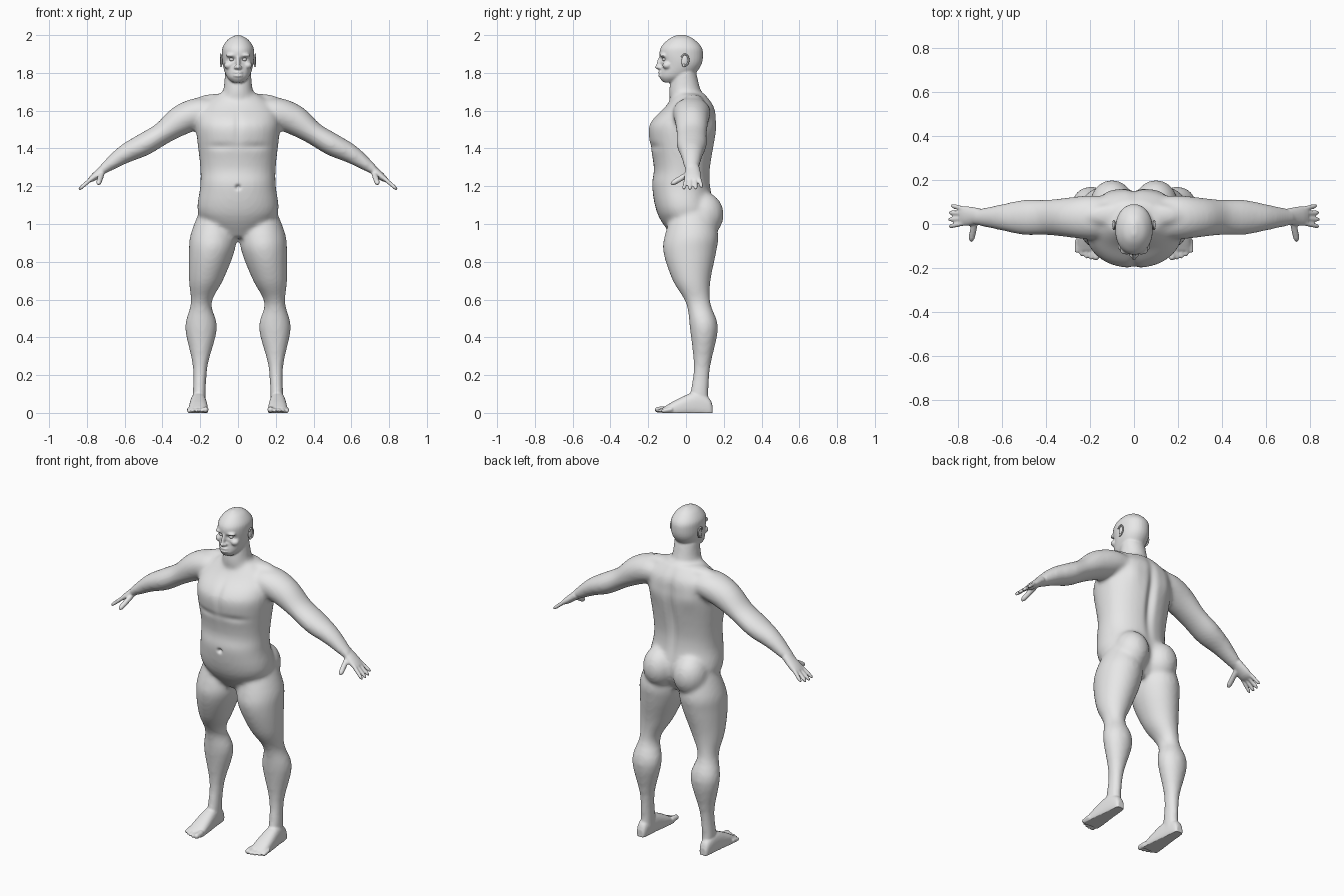
import bpy, bmesh, math
from mathutils import Vector, Matrix

default_cube = bpy.data.objects.get("Cube")
if default_cube:
    bpy.data.objects.remove(default_cube, do_unlink=True)

skin = bpy.data.materials.new("grey_skin")
skin.use_nodes = True
grey = (.8, .8, .8, 1)
skin.diffuse_color = grey
skin.node_tree.nodes["Principled BSDF"].inputs["Base Color"].default_value = grey

BOTH, MIDDLE = (1, -1), (1,)


def spline(rows, steps=4):
    """Catmull-Rom interpolation through rows of numbers."""
    rows = [Vector(row) for row in rows]
    last = len(rows) - 1
    result = []
    for i in range(last):
        before, start, end, after = (rows[min(max(i + k, 0), last)] for k in range(-1, 3))
        leave, arrive = (end - before) / 2, (after - start) / 2
        for k in range(steps):
            t = k / steps
            blend = t * t * (3 - 2 * t)
            result.append(start.lerp(end, blend) + leave * t * (1 - t) ** 2 - arrive * t * t * (1 - t))
    return result + [rows[last]]


def loft(mesh, rows, axis=None, sides=BOTH, power=2, segments=32):
    """Skin rounded rings (x, y, z, radius, sideways radius) along a path."""
    rows = spline(rows)
    centres = [row.to_3d() if len(row) == 3 else Vector(row[:3]) for row in rows]
    for side in sides:
        rings = []
        for i, row in enumerate(rows):
            ahead = centres[min(i + 1, len(centres) - 1)]
            along = Vector(axis) if axis else (ahead - centres[max(i - 1, 0)]).normalized()
            guide = Vector((1, 0, 0)) if abs(along.y) > .7 else Vector((0, 1, 0))
            across = (guide - along * guide.dot(along)).normalized()
            up = along.cross(across)
            ring = []
            for k in range(segments):
                angle = math.tau * k / segments
                u, v = (math.copysign(abs(f) ** (2 / power), f) for f in (math.cos(angle), math.sin(angle)))
                point = centres[i] + up * (u * row[3]) + across * (v * row[4])
                ring.append(mesh.verts.new((point.x * side, point.y, point.z)))
            rings.append(ring)
        faces = [mesh.faces.new((low[k - 1], low[k], high[k], high[k - 1]))
                 for low, high in zip(rings, rings[1:]) for k in range(segments)]
        faces += [mesh.faces.new(rings[0]), mesh.faces.new(rings[-1])]
        bmesh.ops.recalc_face_normals(mesh, faces=faces)


def column(mesh, rows, sides=BOTH, power=2):
    """Upright loft from rows of (z, front, back, inner, outer)."""
    loft(mesh, [((inner + outer) / 2, (front + back) / 2, z, (outer - inner) / 2, (back - front) / 2)
                for z, front, back, inner, outer in rows], axis=(0, 0, 1), sides=sides, power=power)


def trunk(mesh, rows, power=2):
    """Centred column from rows of (z, front, back, half width)."""
    column(mesh, [(z, front, back, -half, half) for z, front, back, half in rows], MIDDLE, power)


def blob(mesh, at, size, sides=BOTH, tilt=0):
    """Ellipsoid, optionally tilted back about the x axis."""
    x, y, z = at
    for side in sides:
        place = (Matrix.Translation((x * side, y, z)) @ Matrix.Rotation(math.radians(tilt), 4, 'X')
                 @ Matrix.Diagonal((*size, 1)))
        bmesh.ops.create_uvsphere(mesh, u_segments=24, v_segments=16, radius=1, matrix=place)


def digit(mesh, base, tip, radius):
    """Finger or toe with a rounded end."""
    base, tip = Vector(base), Vector(tip)
    taper = ((0, 1), (.5, 1), (.85, .9), (1, .3))
    loft(mesh, [(*base.lerp(tip, t), radius * k, radius * k) for t, k in taper], segments=16)


def make(name, mesh):
    data = bpy.data.meshes.new(name)
    mesh.to_mesh(data)
    mesh.free()
    data.materials.append(skin)
    data.shade_smooth()
    obj = bpy.data.objects.new(name, data)
    bpy.context.collection.objects.link(obj)
    return obj


def fuse(mesh, voxel, rounds):
    """Weld overlapping volumes into one soft skin."""
    obj = make("fusing", mesh)
    weld = obj.modifiers.new("weld", 'REMESH')
    weld.mode, weld.voxel_size = 'VOXEL', voxel
    soften = obj.modifiers.new("soften", 'SMOOTH')
    soften.factor, soften.iterations = .5, rounds
    evaluated = obj.evaluated_get(bpy.context.evaluated_depsgraph_get())
    welded = bmesh.new()
    welded.from_mesh(evaluated.to_mesh())
    evaluated.to_mesh_clear()
    bpy.data.objects.remove(obj, do_unlink=True)
    return welded


def dent(mesh, at, size, push, sides=BOTH):
    """Push the surface softly along y around a point."""
    x, y, z = at
    for side in sides:
        centre = Vector((x * side, y, z))
        for vert in mesh.verts:
            if abs(vert.co.z - z) < 3 * size[2]:
                distance = sum((gap / reach) ** 2 for gap, reach in zip(vert.co - centre, size))
                vert.co.y += push * math.exp(-distance)


body = bmesh.new()

# Torso and neck
trunk(body, [(.93, -.07, .1, .09), (1.05, -.15, .15, .21), (1.2, -.18, .13, .2), (1.3, -.17, .13, .2),
             (1.48, -.2, .16, .22), (1.55, -.18, .16, .22), (1.62, -.11, .15, .2), (1.69, -.06, .1, .11)],
      power=2.2)
trunk(body, [(1.6, -.07, .11, .13), (1.7, -.09, .08, .08), (1.82, -.07, .05, .07)])
blob(body, at=(.1, .04, 1.66), size=(.12, .05, .03))

# Buttocks
blob(body, at=(.1, .09, 1.05), size=(.1, .11, .12))

# Legs
column(body, [(1.1, -.06, .13, .04, .19), (.95, -.11, .17, .01, .25), (.85, -.12, .16, .02, .26),
              (.7, -.07, .13, .08, .26), (.58, 0, .13, .14, .25), (.45, .02, .17, .11, .28),
              (.25, .04, .13, .16, .24), (.1, .02, .12, .17, .24), (.02, 0, .13, .17, .24)])

# Arms
loft(body, [(x, .03, z, radius, depth) for x, z, radius, depth in (
    (.1, 1.6, .06, .09), (.2, 1.59, .08, .1), (.3, 1.55, .08, .09), (.4, 1.48, .06, .08),
    (.5, 1.42, .06, .08), (.6, 1.37, .05, .06), (.7, 1.3, .03, .04), (.73, 1.28, .02, .04))])

body = fuse(body, voxel=.012, rounds=8)

# Feet, with soles sunk below the ground line to be flattened later
loft(body, [(.21, y, height / 2 - .01, height / 2 + .01, half) for y, height, half in (
    (.14, .04, .02), (.12, .08, .03), (.05, .11, .04), (-.05, .07, .05), (-.12, .03, .05))],
     axis=(0, 1, 0), power=2.5)
for i in range(5):
    x, tip, thick = .172 + .022 * i, -.165 + .002 * i * i, .01 if i else .016
    digit(body, base=(x, tip + .06, .02), tip=(x, tip, thick), radius=thick)

# Hands
palm_y = .036
loft(body, [(x, palm_y, z, thick, half) for x, z, thick, half in (
    (.7, 1.3, .025, .035), (.76, 1.25, .02, .045), (.79, 1.23, .01, .04))])
for i in range(4):
    spread, reach = 1.5 - i, 1 - .05 * (i - 2) ** 2
    knuckle = Vector((.77, palm_y + .022 * spread, 1.245))
    digit(body, knuckle, knuckle + Vector((.075 * reach, .01 * spread, -.065 * reach)), radius=.0105)
digit(body, base=(.72, .02, 1.27), tip=(.74, -.08, 1.21), radius=.015)

# Head
trunk(body, [(1.75, -.12, -.05, .03), (1.78, -.14, .03, .06), (1.84, -.13, .08, .08), (1.9, -.14, .09, .085),
             (1.94, -.13, .08, .08), (1.98, -.09, .04, .05), (2, -.05, 0, .01)], power=2.1)

# Brows, cheeks, nose and lips
blob(body, at=(.035, -.12, 1.893), size=(.03, .02, .01))
blob(body, at=(.05, -.1, 1.84), size=(.025, .025, .02))
blob(body, at=(0, -.14, 1.855), size=(.01, .015, .04), sides=MIDDLE, tilt=-15)
blob(body, at=(0, -.15, 1.83), size=(.012, .015, .01), sides=MIDDLE)
blob(body, at=(.013, -.14, 1.828), size=(.01, .012, .008))
for z in (1.786, 1.801):
    blob(body, at=(0, -.135, z), size=(.025, .014, .008), sides=MIDDLE)

body = fuse(body, voxel=.0058, rounds=3)

# Eye sockets and mouth line
dent(body, at=(.033, -.13, 1.872), size=(.02, .04, .011), push=.014)
dent(body, at=(0, -.15, 1.793), size=(.03, .03, .004), push=.005, sides=MIDDLE)

# Navel, breastbone, chest folds, spine groove and shoulder blades
dent(body, at=(0, -.18, 1.195), size=(.013, .05, .012), push=.018, sides=MIDDLE)
dent(body, at=(0, -.18, 1.52), size=(.02, .06, .1), push=.008, sides=MIDDLE)
dent(body, at=(.1, -.18, 1.41), size=(.08, .06, .02), push=.006)
dent(body, at=(0, .15, 1.4), size=(.025, .06, .2), push=-.02, sides=MIDDLE)
dent(body, at=(.12, .15, 1.53), size=(.05, .06, .07), push=.008)

# Flat soles
for vert in body.verts:
    vert.co.z = max(vert.co.z, 0)
make("body", body)

# Eyes
eyes = bmesh.new()
blob(eyes, at=(.033, -.112, 1.871), size=(.013, .013, .009))
make("eyes", eyes)

# Ears: a shell, a curled rim and a lobe
ears = bmesh.new()
blob(ears, at=(.087, -.006, 1.866), size=(.007, .018, .03), tilt=-12)
rim = [math.radians(angle) for angle in range(-60, 181, 30)]
loft(ears, [(.092, .02 * math.sin(a) - .006, 1.868 + .03 * math.cos(a), .0045, .0045) for a in rim], segments=12)
blob(ears, at=(.09, -.012, 1.84), size=(.006, .008, .009))
make("ears", ears)
